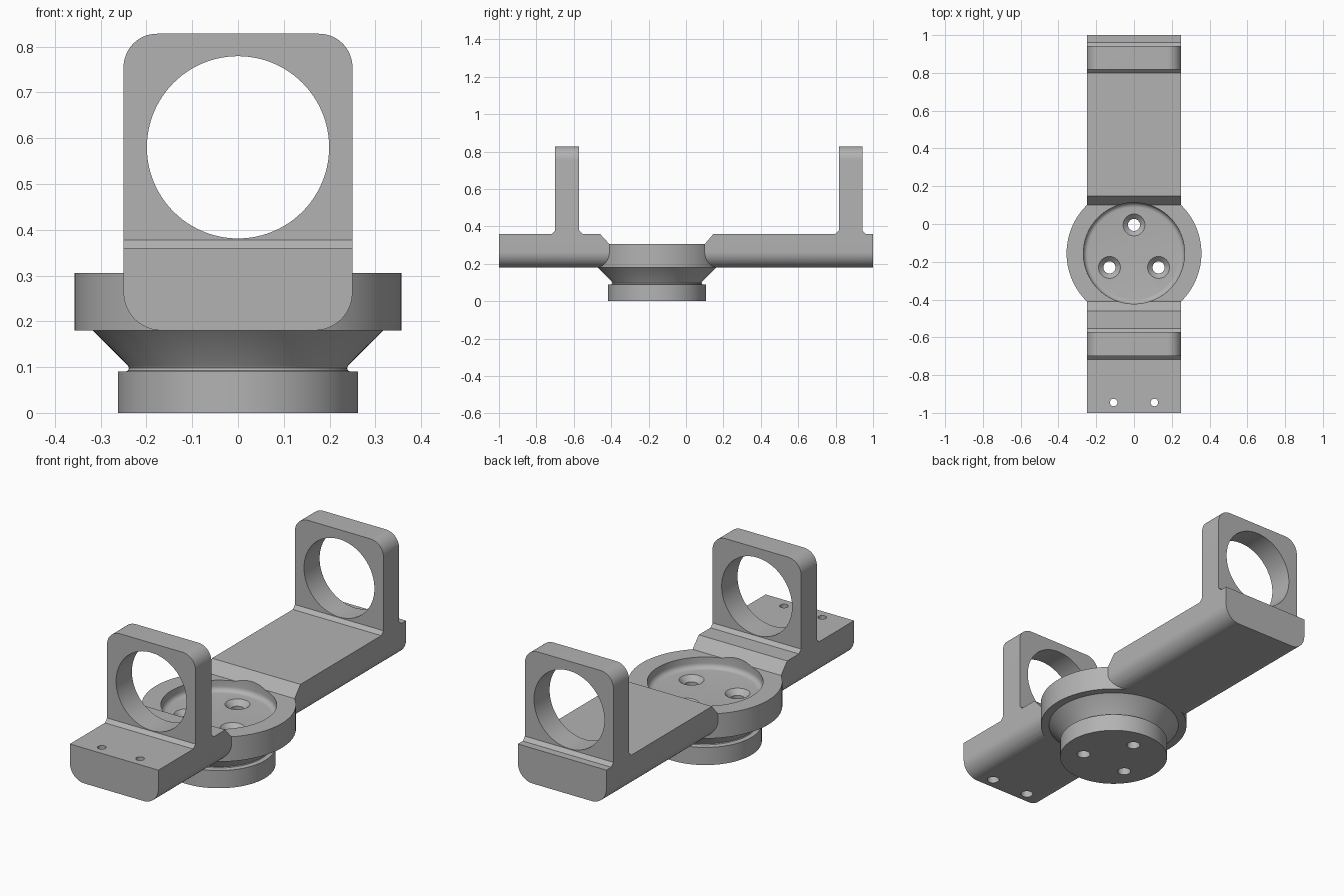
import bpy
import bmesh
from math import cos, sin, pi
from mathutils import Matrix, Vector

if "Cube" in bpy.data.objects:
    bpy.data.objects.remove(bpy.data.objects["Cube"], do_unlink=True)

# Single grey material
GREY = (0.45, 0.45, 0.45, 1)
grey = bpy.data.materials.new("plain grey")
grey.diffuse_color = GREY
grey.use_nodes = True
shader = next(n for n in grey.node_tree.nodes if n.type == 'BSDF_PRINCIPLED')
shader.inputs["Base Color"].default_value = GREY

HUB_Y = -0.155
WIDTH = 0.25       # half width of the bar
BASE, DECK, TOP = 0.18, 0.36, 0.828


def finish(name, bm, matrix=Matrix()):
    bmesh.ops.remove_doubles(bm, verts=bm.verts, dist=1e-5)
    bmesh.ops.recalc_face_normals(bm, faces=bm.faces)
    bm.transform(matrix)
    mesh = bpy.data.meshes.new(name)
    bm.to_mesh(mesh)
    bm.free()
    mesh.materials.append(grey)
    obj = bpy.data.objects.new(name, mesh)
    bpy.context.collection.objects.link(obj)
    return obj


def revolve(name, profile, x=0, y=0, steps=96, matrix=None):
    """Turn a (radius, height) profile around a vertical axis."""
    bm = bmesh.new()
    verts = [bm.verts.new((r, 0, z)) for r, z in profile]
    edges = [bm.edges.new(pair) for pair in zip(verts, verts[1:])]
    bmesh.ops.spin(bm, geom=verts + edges, cent=(0, 0, 0), axis=(0, 0, 1),
                   angle=2 * pi, steps=steps)
    return finish(name, bm, matrix or Matrix.Translation((x, y, 0)))


def prism(name, points, offset):
    """Extrude a flat outline along an offset."""
    bm = bmesh.new()
    face = bm.faces.new([bm.verts.new(p) for p in points])
    out = bmesh.ops.extrude_face_region(bm, geom=[face])
    moved = [v for v in out["geom"] if isinstance(v, bmesh.types.BMVert)]
    bmesh.ops.translate(bm, verts=moved, vec=Vector(offset))
    return finish(name, bm)


def combine(target, other, operation):
    mod = target.modifiers.new(operation.lower(), 'BOOLEAN')
    mod.operation, mod.solver, mod.object = operation, 'EXACT', other
    bpy.context.view_layer.objects.active = target
    bpy.ops.object.modifier_apply(modifier=mod.name)
    bpy.data.objects.remove(other, do_unlink=True)


def arc(cx, cz, r, start, end, n=12):
    angles = [start + (end - start) * i / n for i in range(n + 1)]
    return [(cx + r * cos(a), cz + r * sin(a)) for a in angles]


# Side outline: bar with a dip at the hub and two upright plates
def upright(y0, y1, c=0.018):
    return [(y0 - c, DECK), (y0, DECK + c), (y0, TOP),
            (y1, TOP), (y1, DECK + c), (y1 + c, DECK)]


side = [(-1, BASE), (-1, DECK)] + upright(-0.70, -0.572)
side += [(-0.46, DECK), (-0.41, 0.305), (0.10, 0.305), (0.147, DECK)]
side += upright(0.817, 0.943) + [(1, DECK), (1, BASE)]
bracket = prism("ring_mount_bracket", [(-0.4, y, z) for y, z in side], (0.8, 0, 0))

# Front outline rounds the lower bar edges and the upper plate corners
low, high = 0.083, 0.073
front = arc(WIDTH - low, BASE + low, low, -pi / 2, 0)
front += arc(WIDTH - high, TOP - high, high, 0, pi / 2)
front += [(-x, z) for x, z in reversed(front)]
envelope = prism("envelope", [(x, -1.1, z) for x, z in front], (0, 2.2, 0))
combine(bracket, envelope, 'INTERSECT')

# Round bore through both plates
bore = revolve("bore", [(0, -1.2), (0.199, -1.2), (0.199, 1.2), (0, 1.2)],
               matrix=Matrix.Translation((0, 0, 0.58)) @ Matrix.Rotation(pi / 2, 4, 'X'))
combine(bracket, bore, 'DIFFERENCE')

# Turned hub: foot, groove, cone and wide flange
hub = revolve("hub", [(0, 0), (0.262, 0), (0.262, 0.09), (0.245, 0.09),
                      (0.24, 0.093), (0.238, 0.098), (0.241, 0.104), (0.317, BASE),
                      (0.357, BASE), (0.357, 0.305), (0, 0.305)], y=HUB_Y)
combine(bracket, hub, 'UNION')

# Dished recess with a rounded floor edge
floor, dish, fillet = 0.25, 0.268, 0.025
recess = revolve("recess", [(0, floor)]
                 + arc(dish - fillet, floor + fillet, fillet, -pi / 2, 0, 6)
                 + [(dish, 0.5), (0, 0.5)], y=HUB_Y)
combine(bracket, recess, 'DIFFERENCE')

# Three countersunk screw holes in the hub
for i in range(3):
    a = pi / 2 + i * 2 * pi / 3
    hole = revolve("screw_hole", [(0, -0.1), (0.032, -0.1), (0.032, 0.225),
                                  (0.058, floor), (0.058, 0.28), (0, 0.28)],
                   0.15 * cos(a), HUB_Y + 0.15 * sin(a), 32)
    combine(bracket, hole, 'DIFFERENCE')

# Two stepped holes in the front end of the bar
for x in (-0.108, 0.108):
    hole = revolve("pin_hole", [(0, 0.1), (0.029, 0.1), (0.029, 0.28),
                                (0.02, 0.28), (0.02, 0.45), (0, 0.45)], x, -0.945, 32)
    combine(bracket, hole, 'DIFFERENCE')

# Smooth curved surfaces, keep machined edges crisp
bpy.ops.object.select_all(action='DESELECT')
bracket.select_set(True)
bpy.context.view_layer.objects.active = bracket
bpy.ops.object.shade_smooth_by_angle(angle=pi / 9)
